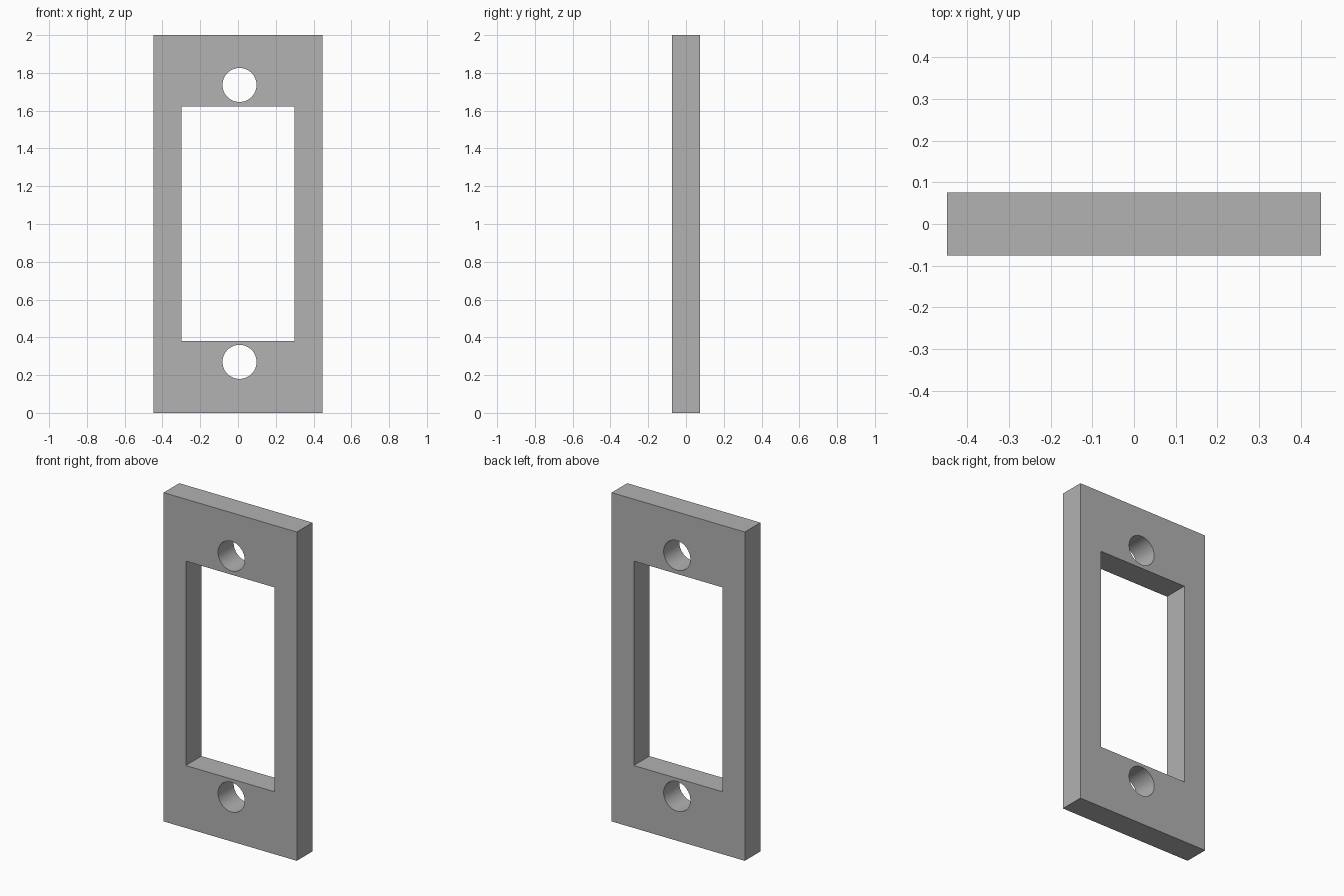
import bpy
import math

default = bpy.data.objects.get("Cube")
if default:
    bpy.data.objects.remove(default, do_unlink=True)

HALF_DEPTH = 0.075

grey = bpy.data.materials.new("plain grey")
grey.use_nodes = True
colour = (0.445, 0.445, 0.445, 1)
grey.diffuse_color = colour
grey.node_tree.nodes["Principled BSDF"].inputs["Base Color"].default_value = colour


def box(name, half_width, half_depth, bottom, top):
    bpy.ops.mesh.primitive_cube_add(size=2, location=(0, 0, (bottom + top) / 2))
    ob = bpy.context.object
    ob.name = name
    ob.scale = (half_width, half_depth, (top - bottom) / 2)
    bpy.ops.object.transform_apply(location=True, rotation=True, scale=True)
    return ob


def drill(name, x, z, radius):
    bpy.ops.mesh.primitive_cylinder_add(
        vertices=64, radius=radius, depth=HALF_DEPTH * 4,
        location=(x, 0, z), rotation=(math.pi / 2, 0, 0))
    ob = bpy.context.object
    ob.name = name
    return ob


# Flat mounting plate
plate = box("mounting_plate", 0.448, HALF_DEPTH, 0, 2)
plate.data.materials.append(grey)

# Rectangular window and the two screw holes
cutters = [
    box("window_cutter", 0.299, HALF_DEPTH * 2, 0.38, 1.623),
    drill("lower_screw_hole_cutter", 0.008, 0.27, 0.09),
    drill("upper_screw_hole_cutter", 0.008, 1.736, 0.09),
]

bpy.ops.object.select_all(action="DESELECT")
plate.select_set(True)
bpy.context.view_layer.objects.active = plate
for cutter in cutters:
    cutter.hide_render = True
    mod = plate.modifiers.new(cutter.name, "BOOLEAN")
    mod.operation = "DIFFERENCE"
    mod.solver = "EXACT"
    mod.object = cutter
    bpy.ops.object.modifier_apply(modifier=mod.name)
    bpy.data.objects.remove(cutter, do_unlink=True)

# Round bores smooth, all edges crisp
bpy.ops.object.shade_smooth_by_angle(angle=math.radians(30))
